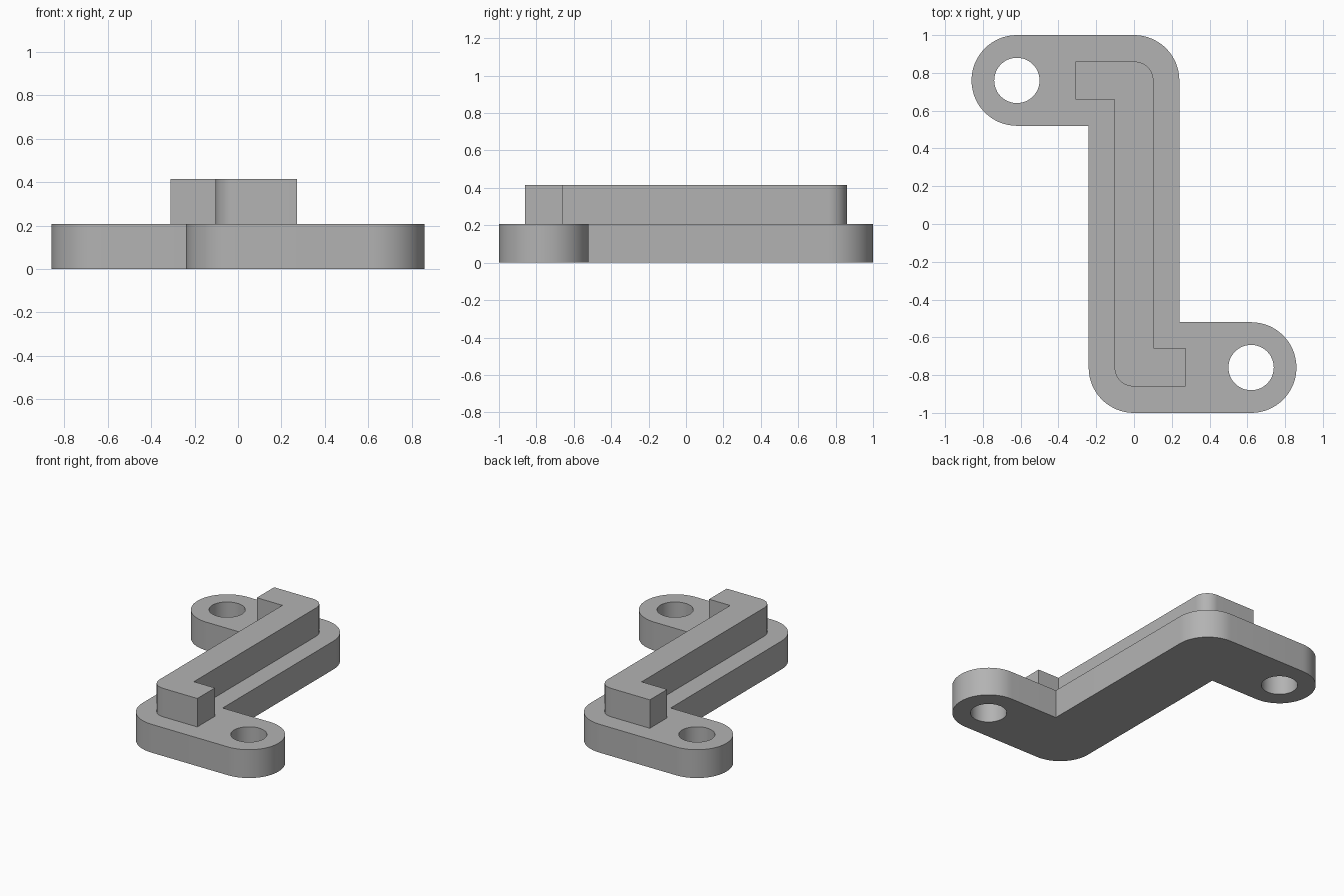
import bpy
import bmesh
from math import pi, cos, sin, radians
from mathutils import Vector

cube = bpy.data.objects.get("Cube")
if cube:
    bpy.data.objects.remove(cube, do_unlink=True)

grey = bpy.data.materials.new("light_grey")
grey.use_nodes = True
colour = (0.45, 0.45, 0.45, 1)
grey.diffuse_color = colour
grey.node_tree.nodes["Principled BSDF"].inputs["Base Color"].default_value = colour


def rounded_outline(corners, steps=16):
    """Turn (x, y, radius) right-angled corners into a list of points."""
    points = []
    for i, (x, y, r) in enumerate(corners):
        p = Vector((x, y))
        if r == 0:
            points.append(p)
            continue
        to_prev = (Vector(corners[i - 1][:2]) - p).normalized()
        to_next = (Vector(corners[(i + 1) % len(corners)][:2]) - p).normalized()
        centre = p + (to_prev + to_next) * r
        for k in range(steps + 1):
            a = pi / 2 * k / steps
            points.append(centre - to_next * r * cos(a) - to_prev * r * sin(a))
    return points


def circle(x, y, r, steps=48):
    return [Vector((x + r * cos(2 * pi * k / steps), y + r * sin(2 * pi * k / steps)))
            for k in range(steps)]


def plate(name, loops, bottom, top):
    """Fill the loops (outline first, then holes) and extrude them upward."""
    bm = bmesh.new()
    for loop in loops:
        verts = [bm.verts.new((p.x, p.y, bottom)) for p in loop]
        for a, b in zip(verts, verts[1:] + verts[:1]):
            bm.edges.new((a, b))
    bmesh.ops.triangle_fill(bm, edges=bm.edges[:], use_beauty=True)
    grown = bmesh.ops.extrude_face_region(bm, geom=bm.faces[:], use_keep_orig=True)
    moved = [v for v in grown["geom"] if isinstance(v, bmesh.types.BMVert)]
    bmesh.ops.translate(bm, verts=moved, vec=(0, 0, top - bottom))
    bmesh.ops.recalc_face_normals(bm, faces=bm.faces[:])
    mesh = bpy.data.meshes.new(name)
    bm.to_mesh(mesh)
    bm.free()
    mesh.materials.append(grey)
    obj = bpy.data.objects.new(name, mesh)
    bpy.context.collection.objects.link(obj)
    bpy.ops.object.select_all(action="DESELECT")
    obj.select_set(True)
    bpy.context.view_layer.objects.active = obj
    bpy.ops.object.shade_smooth_by_angle(angle=radians(30))
    return obj


def half_turn(corners):
    """Add the same corners rotated half a turn about the centre."""
    return corners + [(-x, -y, r) for x, y, r in corners]


# Base plate: Z-shaped, with a round lug and screw hole at each end
R = 0.2395
base = half_turn([(-0.86, 1, R), (0.24, 1, R), (0.24, -0.52, 0), (0.86, -0.52, R)])
hole_x, hole_y, hole_r = 0.62, 0.76, 0.12
plate("base_plate",
      [rounded_outline(base), circle(-hole_x, hole_y, hole_r), circle(hole_x, -hole_y, hole_r)],
      0, 0.207)

# Raised rib: narrower Z with short square ends and rounded elbows
rib = [(-0.31, 0.86, 0), (0.103, 0.86, 0.1), (0.103, -0.657, 0), (0.273, -0.657, 0),
       (0.273, -0.86, 0), (-0.103, -0.86, 0.1), (-0.103, 0.66, 0), (-0.31, 0.66, 0)]
plate("raised_rib", [rounded_outline(rib)], 0.2, 0.415)
